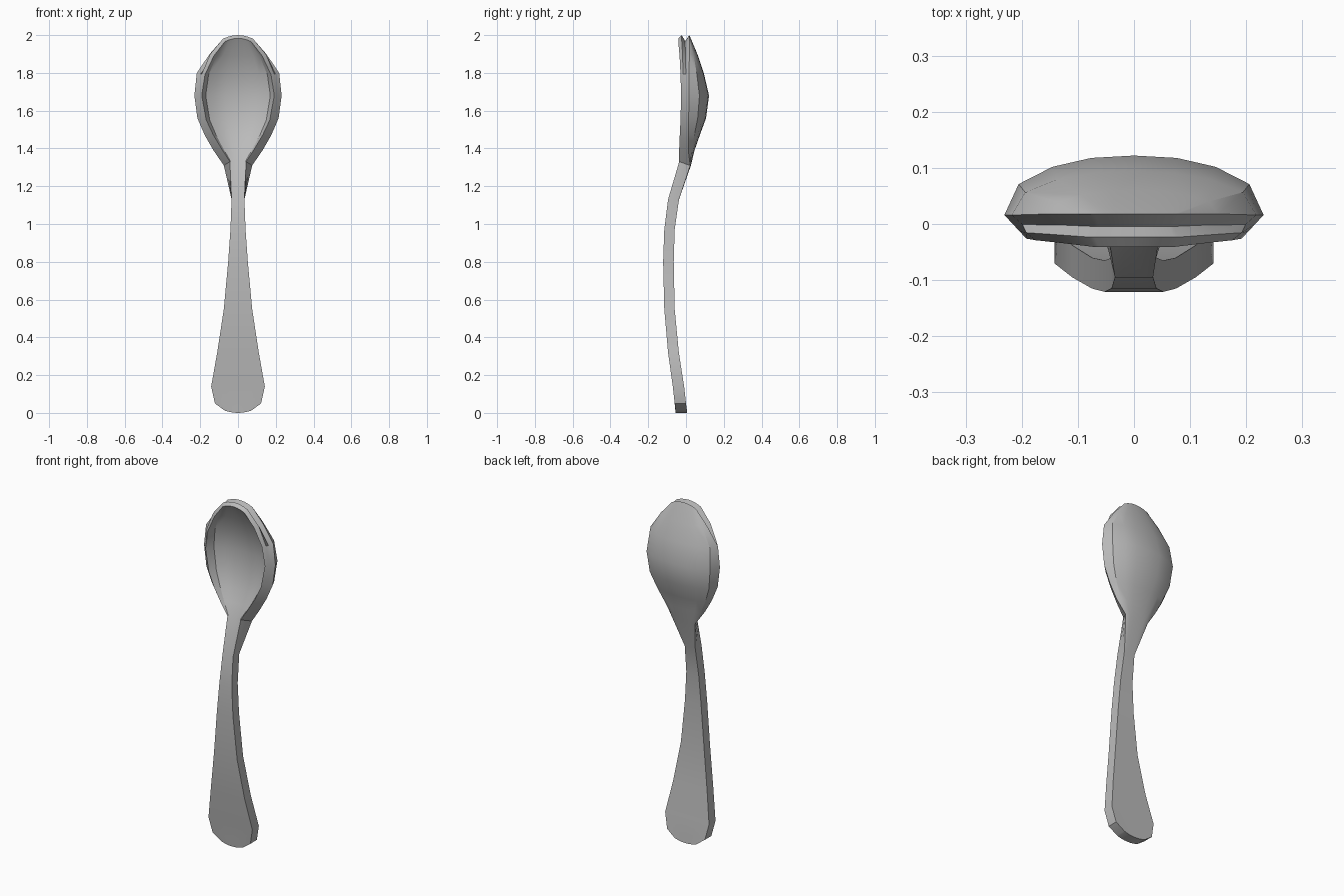
import bpy, bmesh, math
from mathutils import Vector

if "Cube" in bpy.data.objects:
    bpy.data.objects.remove(bpy.data.objects["Cube"])

# Handle rows: z, half width, front y, back y, bow of the row's middle in z
HANDLE = [
    (0.012, 0.070, -0.055, 0.005, -0.012), (0.05, 0.122, -0.06, 0.0, 0),
    (0.14, 0.142, -0.07, -0.01, 0), (0.32, 0.110, -0.095, -0.038, 0),
    (0.55, 0.075, -0.115, -0.06, 0), (0.80, 0.052, -0.121, -0.065, 0),
    (0.97, 0.040, -0.115, -0.06, 0), (1.13, 0.034, -0.095, -0.037, 0),
]
# Bowl rows: z, half width, rim y, deepest y, bow
BOWL_FRONT = [
    (1.33, 0.043, -0.036, -0.034, 0), (1.40, 0.088, -0.036, 0.0, 0),
    (1.47, 0.130, -0.033, 0.030, 0), (1.55, 0.168, -0.029, 0.052, 0),
    (1.68, 0.192, -0.026, 0.065, 0), (1.79, 0.175, -0.029, 0.045, 0),
    (1.89, 0.128, -0.034, 0.010, 0), (1.965, 0.070, -0.041, -0.041, 0.018),
]
BOWL_BACK = [
    (1.31, 0.075, 0.022, 0.026, 0), (1.39, 0.130, 0.012, 0.045, 0),
    (1.47, 0.176, 0.012, 0.073, 0), (1.56, 0.215, 0.014, 0.106, 0),
    (1.68, 0.231, 0.016, 0.122, 0), (1.80, 0.218, 0.016, 0.094, 0),
    (1.90, 0.150, 0.018, 0.060, 0), (1.98, 0.080, 0.018, 0.018, 0.02),
]
# Cross-section: share of half width, share of depth
HALF = [(1, 0), (0.89, 0.52), (0.63, 0.81), (0.33, 0.96)]
SECTION = [(-f, d) for f, d in HALF] + [(0, 1)] + HALF[::-1]


def sheet(bm, rows):
    """Grid of vertices following the rows and the cross-section."""
    return [[bm.verts.new((w * f, edge + (deep - edge) * d, z + bow * (1 - f * f)))
             for f, d in SECTION] for z, w, edge, deep, bow in rows]


def skin(bm, a, b, closed=False):
    """Quads between two equal strips of vertices."""
    n = len(a)
    for i in range(n if closed else n - 1):
        j = (i + 1) % n
        bm.faces.new((a[i], a[j], b[j], b[i]))


def outline(grid):
    """Boundary loop of a grid."""
    return ([r[0] for r in grid] + grid[-1][1:-1]
            + [r[-1] for r in grid[::-1]] + grid[0][-2:0:-1])


bm = bmesh.new()

# Front and back skins, running from handle tip to bowl tip
front = sheet(bm, [(z, w, f, f, bow) for z, w, f, b, bow in HANDLE] + BOWL_FRONT)
back = sheet(bm, [(z, w, b, b, bow) for z, w, f, b, bow in HANDLE] + BOWL_BACK)
for grid in (front, back):
    for lower, upper in zip(grid, grid[1:]):
        skin(bm, lower, upper)

# Side band, with a shallow groove around the bowl tip
rim, seam = outline(front), outline(back)
lip, groove = [], []
for a, b in zip(rim, seam):
    g = min(max((b.co.z - 1.78) / 0.14, 0), 1)
    p = a.co.lerp(b.co, 0.3)
    lip.append(bm.verts.new((p.x + g * (b.co.x - p.x), p.y, p.z + g * (b.co.z - p.z))))
    q = a.co.lerp(b.co, 0.62)
    inward = Vector((-q.x, 0, 1.66 - q.z)).normalized()
    groove.append(bm.verts.new(q + inward * 0.025 * g))
for a, b in ((rim, lip), (lip, groove), (groove, seam)):
    skin(bm, a, b, closed=True)

bmesh.ops.recalc_face_normals(bm, faces=bm.faces)
mesh = bpy.data.meshes.new("spoon")
bm.to_mesh(mesh)
bm.free()

metal = bpy.data.materials.new("grey_metal")
metal.diffuse_color = (0.5, 0.5, 0.5, 1)
metal.use_nodes = True
metal.node_tree.nodes["Principled BSDF"].inputs["Base Color"].default_value = metal.diffuse_color
mesh.materials.append(metal)
spoon = bpy.data.objects.new("spoon", mesh)
bpy.context.collection.objects.link(spoon)
bpy.context.view_layer.objects.active = spoon
spoon.select_set(True)
bpy.ops.object.shade_smooth_by_angle(angle=math.radians(32))
